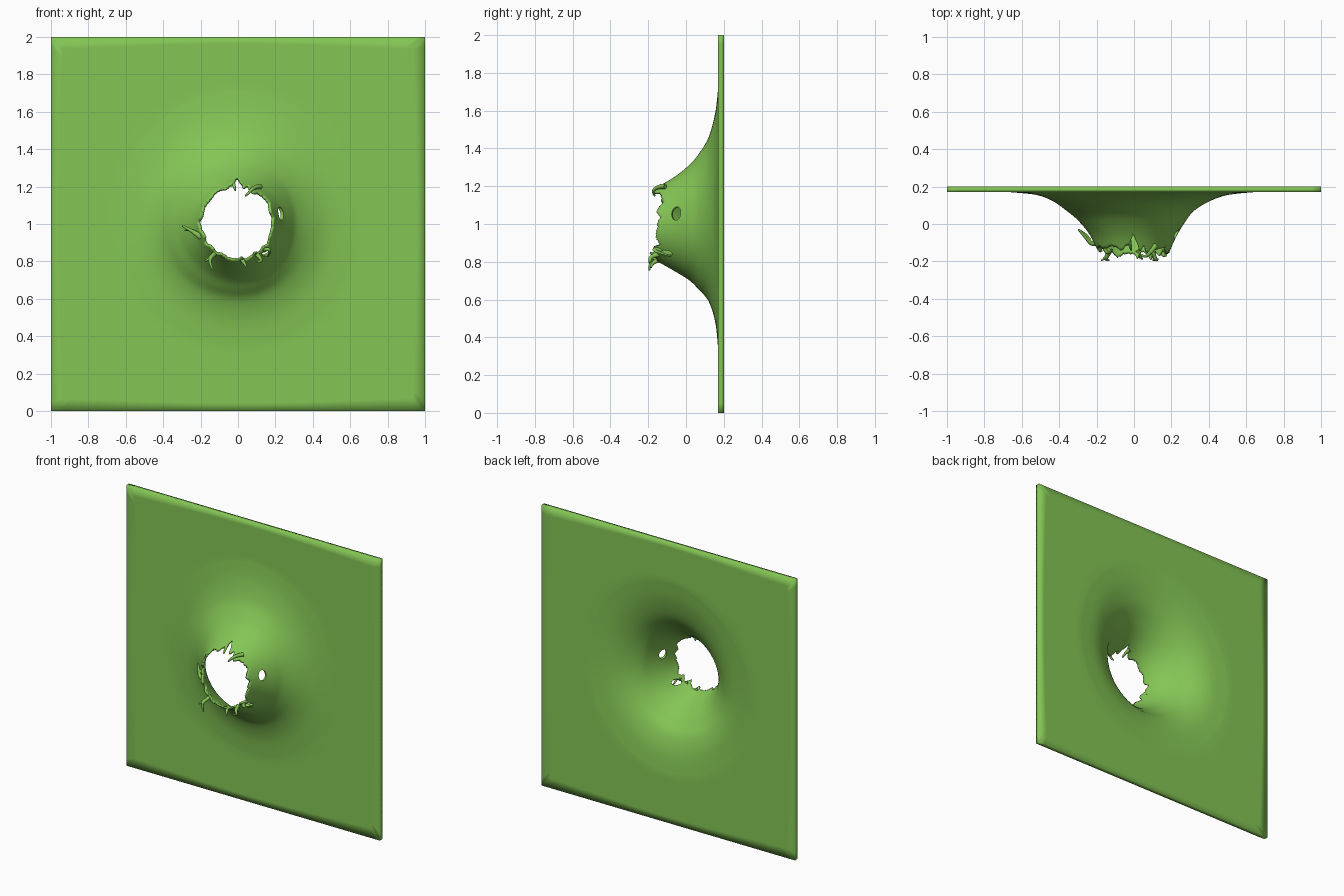
import bpy, bmesh, math, random
from mathutils import Vector

if "Cube" in bpy.data.objects:
    bpy.data.objects.remove(bpy.data.objects["Cube"])

random.seed(4)
green = bpy.data.materials.new("green")
green.diffuse_color = (0.23, 0.56, 0.09, 1)
green.use_nodes = True
green.node_tree.nodes["Principled BSDF"].inputs["Base Color"].default_value = green.diffuse_color

# Funnel profile: depth levels and the radius at each, to the right, top, left, bottom
DEPTH = [0.17, 0.155, 0.12, 0.07, 0.02, -0.06, -0.15, -0.20]
RADII = [
    [0.64, 0.50, 0.40, 0.32, 0.28, 0.23, 0.19, 0.18],
    [0.72, 0.59, 0.46, 0.375, 0.315, 0.25, 0.20, 0.18],
    [0.66, 0.52, 0.43, 0.36, 0.30, 0.235, 0.195, 0.18],
    [0.66, 0.52, 0.41, 0.35, 0.30, 0.25, 0.20, 0.18],
]
# Torn rim: (angle in degrees, depth reached)
RIM = [(0, -.15), (10, -.14), (22, -.155), (35, -.125), (45, -.13), (55, -.14), (64, -.17),
       (70, -.15), (76, -.12), (81, -.15), (86, -.10), (91, -.06), (97, -.11), (110, -.14),
       (122, -.12), (140, -.13), (155, -.12), (168, -.13), (178, -.10), (187, -.12),
       (200, -.15), (210, -.13), (222, -.165), (232, -.15), (242, -.18), (255, -.16),
       (270, -.16), (276, -.19), (281, -.15), (292, -.16), (300, -.19), (306, -.15),
       (318, -.17), (324, -.14), (340, -.16), (360, -.15)]
N, RINGS, FLAT = 240, 34, 8


def spline(vals, t):
    """Catmull-Rom through evenly spaced values, t in 0..1"""
    x = min(max(t, 0), 1) * (len(vals) - 1)
    i = min(int(x), len(vals) - 2)
    f = x - i
    p = [vals[min(max(k, 0), len(vals) - 1)] for k in (i - 1, i, i + 1, i + 2)]
    return p[1] + 0.5 * f * (p[2] - p[0] + f * (2 * p[0] - 5 * p[1] + 4 * p[2] - p[3]
                             + f * (3 * (p[1] - p[2]) + p[3] - p[0])))


def radius(a, t):
    q = a / (math.pi / 2)
    i = int(q) % 4
    w = math.sin((q - int(q)) * math.pi / 2) ** 2
    return spline(RADII[i], t) * (1 - w) + spline(RADII[(i + 1) % 4], t) * w


def level(y):
    """Profile parameter at which the funnel reaches depth y"""
    lo, hi = 0.0, 1.0
    for _ in range(25):
        mid = (lo + hi) / 2
        lo, hi = (mid, hi) if spline(DEPTH, mid) > y else (lo, mid)
    return lo


def rim_depth(a):
    d = math.degrees(a)
    for (a0, y0), (a1, y1) in zip(RIM, RIM[1:]):
        if a0 <= d <= a1:
            w = (d - a0) / (a1 - a0)
            w = w * w * (3 - 2 * w)
            return y0 + (y1 - y0) * w
    return RIM[0][1]


# Punctured sheet: square border blending into a flared, torn funnel
bm = bmesh.new()
layer = bm.verts.layers.deform.verify()
rings = [[] for _ in range(FLAT + RINGS)]
for j in range(N):
    a = 2 * math.pi * j / N
    c, s = math.cos(a), math.sin(a)
    edge = 1 / max(abs(c), abs(s))
    r0 = radius(a, 0)
    t_end = level(rim_depth(a) + random.uniform(-.004, .004))
    for k in range(FLAT + RINGS):
        if k < FLAT:
            r, y, thick = edge + (r0 - edge) * k / FLAT, DEPTH[0], 1
        else:
            t = t_end * (k - FLAT) / (RINGS - 1)
            r, y, thick = radius(a, t), spline(DEPTH, t), 1 - 0.65 * t
        v = bm.verts.new((r * c, y, 1 + r * s))
        v[layer][0] = thick
        rings[k].append(v)
for outer, inner in zip(rings, rings[1:]):
    for j in range(N):
        n = (j + 1) % N
        bm.faces.new((outer[j], outer[n], inner[n], inner[j]))
mesh = bpy.data.meshes.new("torn_sheet")
bm.to_mesh(mesh)
bm.free()
sheet = bpy.data.objects.new("torn_sheet", mesh)
bpy.context.collection.objects.link(sheet)
mesh.materials.append(green)
sheet.vertex_groups.new(name="thickness")
solid = sheet.modifiers.new("thickness", "SOLIDIFY")
solid.thickness, solid.offset = 0.03, -1
solid.vertex_group = "thickness"


# Small punctures through the funnel wall
def puncture(name, pos, normal, size):
    bpy.ops.mesh.primitive_cylinder_add(vertices=24, radius=1, depth=0.14, location=pos)
    ob = bpy.context.object
    ob.name = name
    ob.scale = (size[0], size[1], 1)
    ob.rotation_euler = Vector(normal).to_track_quat('Z', 'Y').to_euler()
    ob.hide_render = True
    ob.hide_set(True)
    cut = sheet.modifiers.new(name, "BOOLEAN")
    cut.operation, cut.object, cut.solver = 'DIFFERENCE', ob, 'EXACT'


puncture("right_puncture_cutter", (0.225, -0.05, 1.055), (1, -0.45, 0.2), (0.027, 0.036))
puncture("lower_puncture_cutter", (0.145, -0.10, 0.85), (0.65, -0.4, -0.7), (0.036, 0.02))

bpy.context.view_layer.objects.active = sheet
sheet.select_set(True)
bpy.ops.object.shade_smooth_by_angle(angle=math.radians(40))


# Tapering shreds curling off the rim
def shred(name, pts, width):
    cu = bpy.data.curves.new(name, 'CURVE')
    cu.dimensions = '3D'
    cu.bevel_depth, cu.bevel_resolution = width, 2
    cu.use_fill_caps = True
    sp = cu.splines.new('NURBS')
    sp.points.add(len(pts) - 1)
    for i, (p, q) in enumerate(zip(sp.points, pts)):
        p.co = (*q, 1)
        p.radius = 1 - 0.65 * i / (len(pts) - 1)
    sp.use_endpoint_u, sp.order_u, sp.resolution_u = True, 3, 8
    cu.materials.append(green)
    bpy.context.collection.objects.link(bpy.data.objects.new(name, cu))


shred("left_shred", [(-.20, -.10, .93), (-.225, -.11, .95), (-.25, -.08, .965), (-.295, -.03, .99)], .017)
shred("left_shred_fork", [(-.24, -.085, .96), (-.25, -.06, .975), (-.285, -.035, .965)], .010)
shred("lower_left_shred", [(-.12, -.13, .845), (-.15, -.18, .82), (-.15, -.19, .79), (-.135, -.194, .755)], .014)
shred("lower_left_barb", [(-.14, -.16, .83), (-.16, -.19, .81), (-.175, -.195, .80)], .010)
shred("bottom_shred", [(.02, -.14, .81), (.03, -.18, .80), (.045, -.185, .77)], .014)
shred("lower_right_shred", [(.10, -.14, .84), (.11, -.19, .83), (.13, -.19, .80), (.10, -.193, .795)], .014)
shred("lower_right_curl", [(.14, -.13, .86), (.16, -.18, .87), (.175, -.15, .85), (.16, -.08, .83)], .013)
shred("upper_right_shred", [(.12, -.11, 1.20), (.09, -.15, 1.20), (.06, -.18, 1.17), (.04, -.165, 1.15)], .014)
shred("top_shred", [(-.03, -.08, 1.22), (-.02, -.11, 1.21), (-.015, -.14, 1.18)], .014)
